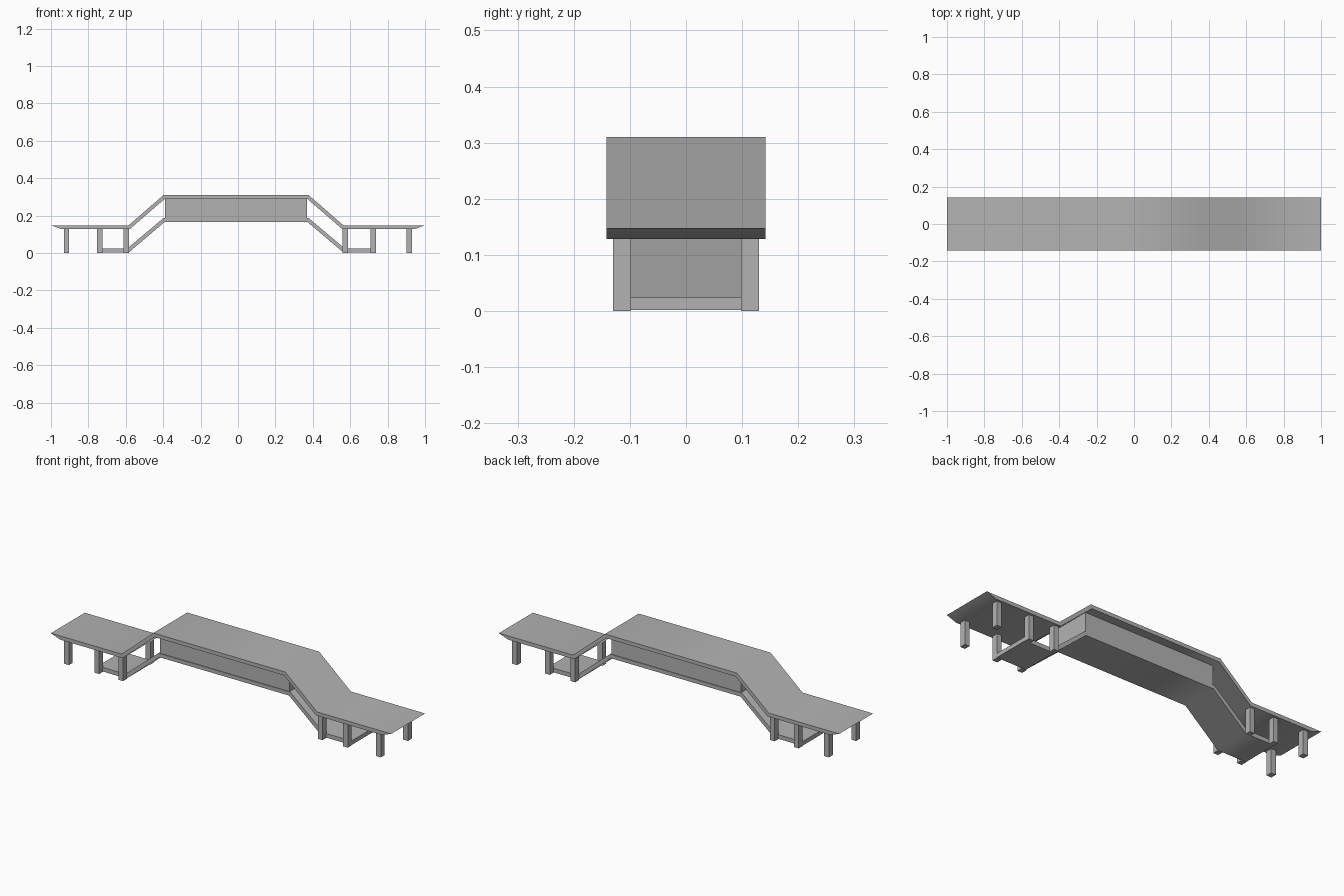
import bpy, bmesh, math

cube = bpy.data.objects.get("Cube")
if cube:
    bpy.data.objects.remove(cube, do_unlink=True)

grey = bpy.data.materials.new("concrete_grey")
grey.use_nodes = True
COLOUR = (0.45, 0.45, 0.45, 1)
grey.diffuse_color = COLOUR
grey.node_tree.nodes["Principled BSDF"].inputs["Base Color"].default_value = COLOUR


def extrude_profile(name, points, half_width, smooth=False):
    """Extrude an (x, z) outline across y."""
    bm = bmesh.new()
    face = bm.faces.new([bm.verts.new((x, -half_width, z)) for x, z in points])
    out = bmesh.ops.extrude_face_region(bm, geom=[face])
    moved = [v for v in out["geom"] if isinstance(v, bmesh.types.BMVert)]
    bmesh.ops.translate(bm, verts=moved, vec=(0, 2 * half_width, 0))
    bmesh.ops.recalc_face_normals(bm, faces=bm.faces)
    mesh = bpy.data.meshes.new(name)
    bm.to_mesh(mesh)
    bm.free()
    mesh.materials.append(grey)
    obj = bpy.data.objects.new(name, mesh)
    bpy.context.collection.objects.link(obj)
    if smooth:
        bpy.ops.object.select_all(action="DESELECT")
        obj.select_set(True)
        bpy.context.view_layer.objects.active = obj
        bpy.ops.object.shade_smooth_by_angle(angle=math.radians(60))
    return obj


def box(name, x0, x1, y0, y1, z0, z1):
    obj = extrude_profile(name, [(x0, z0), (x1, z0), (x1, z1), (x0, z1)], (y1 - y0) / 2)
    obj.location.y = (y0 + y1) / 2
    return obj


# Roof slab: low wings with chamfered ends, ramps and a raised middle
roof_top = [(-1, 0.148), (-0.585, 0.148), (-0.398, 0.31),
            (0.377, 0.31), (0.564, 0.148), (1, 0.148)]
roof_under = [(0.945, 0.128), (0.557, 0.128), (0.37, 0.29),
              (-0.391, 0.29), (-0.578, 0.128), (-0.945, 0.128)]
extrude_profile("roof", roof_top + roof_under, 0.142, smooth=True)

# Walkway floor: end landings, ramps and a raised middle
floor_top = [(-0.753, 0.024), (-0.592, 0.024), (-0.398, 0.187),
             (0.377, 0.187), (0.571, 0.024), (0.737, 0.024)]
floor_under = [(0.737, 0.002), (0.564, 0.002), (0.37, 0.167),
               (-0.391, 0.167), (-0.585, 0.002), (-0.753, 0.002)]
extrude_profile("walkway_floor", floor_top + floor_under, 0.1, smooth=True)

# Enclosed middle span
box("middle_enclosure", -0.391, 0.37, -0.096, 0.096, 0.18, 0.295)

# Columns in pairs, front and back
for label, x in (("right_outer", -0.917), ("right_middle", -0.739), ("right_inner", -0.598),
                 ("left_inner", 0.574), ("left_middle", 0.723), ("left_outer", 0.916)):
    for side, y in (("front", -0.114), ("back", 0.114)):
        box(f"{label}_{side}_column", x - 0.014, x + 0.014, y - 0.016, y + 0.016, 0, 0.13)
